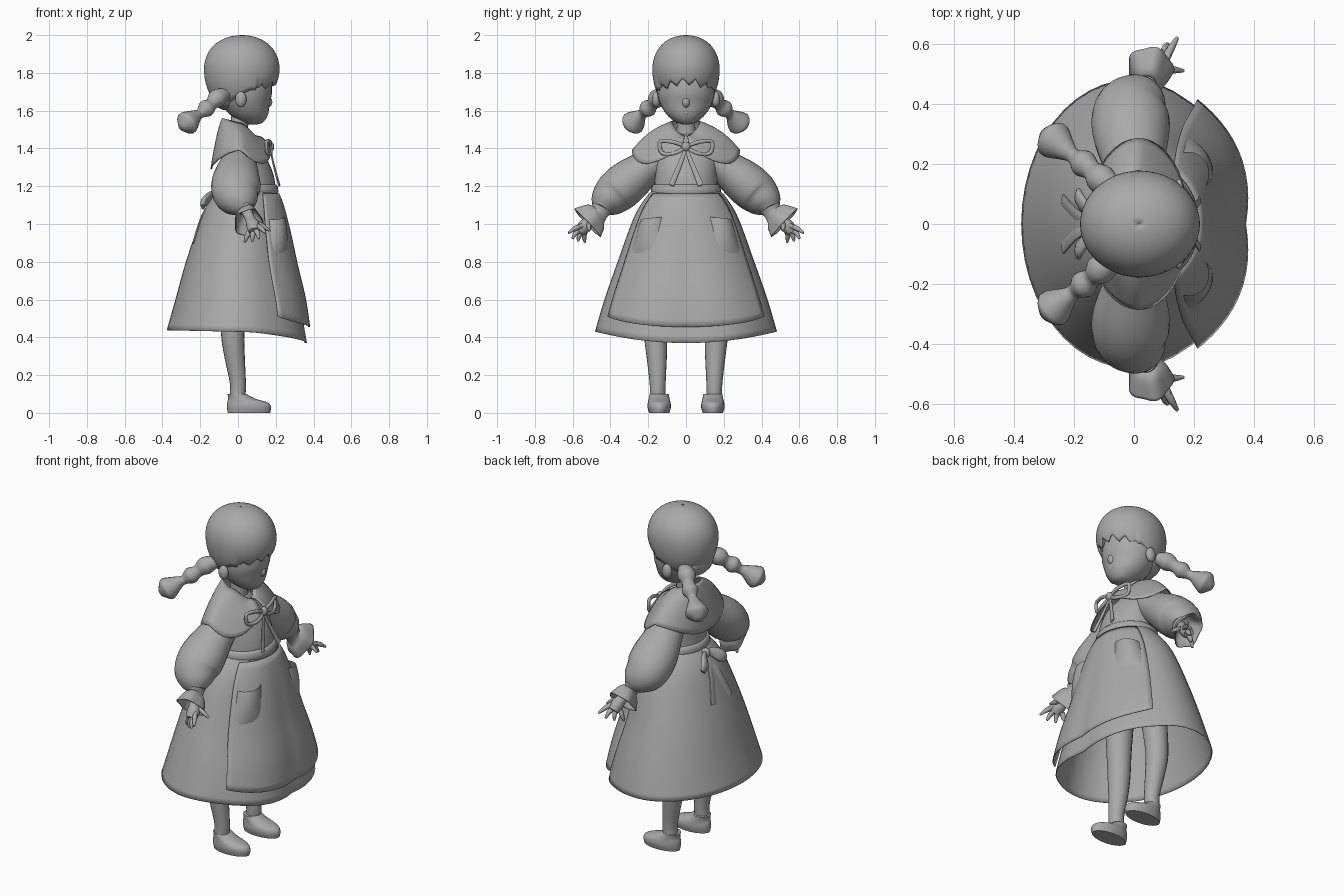
import bpy, bmesh, math
from mathutils import Vector

if "Cube" in bpy.data.objects:
    bpy.data.objects.remove(bpy.data.objects["Cube"])

mat = bpy.data.materials.new("clay_grey")
mat.diffuse_color = (0.40, 0.40, 0.40, 1)
mat.use_nodes = True
mat.node_tree.nodes["Principled BSDF"].inputs["Base Color"].default_value = mat.diffuse_color
TAU = math.tau


def grid(name, f, nu, nv, wrap=True, cap=True, thick=0.0):
    """Sheet or closed loft from f(i, j): i runs around, j runs along."""
    bm = bmesh.new()
    rows = [[bm.verts.new(f(i, j)) for i in range(nu)] for j in range(nv)]
    for a, b in zip(rows, rows[1:]):
        for i in range(nu if wrap else nu - 1):
            k = (i + 1) % nu
            bm.faces.new((a[i], a[k], b[k], b[i]))
    if wrap and cap:
        bm.faces.new(rows[0][::-1])
        bm.faces.new(rows[-1])
    bmesh.ops.recalc_face_normals(bm, faces=bm.faces)
    me = bpy.data.meshes.new(name)
    bm.to_mesh(me)
    bm.free()
    ob = bpy.data.objects.new(name, me)
    bpy.context.collection.objects.link(ob)
    me.materials.append(mat)
    if thick:
        m = ob.modifiers.new("thickness", 'SOLIDIFY')
        m.thickness, m.offset = thick, 0
    return ob


def smooth(pts, n=4):
    """Catmull-Rom resampling of equal-length tuples."""
    out = []
    for i in range(len(pts) - 1):
        p = [pts[max(i - 1, 0)], pts[i], pts[i + 1], pts[min(i + 2, len(pts) - 1)]]
        for k in range(n):
            t = k / n
            out.append(tuple(b + 0.5 * t * (c - a + t * (2 * a - 5 * b + 4 * c - d + t * (3 * (b - c) + d - a)))
                             for a, b, c, d in zip(*p)))
    return out + [tuple(pts[-1])]


def loft(name, rings, y=0.0, seg=32, n=4):
    """Stacked ellipses (z, centre x, x radius, y radius)."""
    r = smooth(rings, n)

    def f(i, j):
        z, cx, rx, ry = r[j]
        a = TAU * i / seg
        return cx + rx * math.cos(a), y + ry * math.sin(a), z
    return grid(name, f, seg, len(r))


def tube(name, pts, seg=16, flat=1.0, cap=True, wave=0.0, thick=0.0, n=4):
    """Round limb along (x, y, z, radius) points, flattened in x."""
    p = smooth(pts, n)

    def f(i, j):
        c = Vector(p[j][:3])
        t = (Vector(p[min(j + 1, len(p) - 1)][:3]) - Vector(p[max(j - 1, 0)][:3])).normalized()
        u = Vector((1, 0, 0))
        u = (u - t * u.dot(t)).normalized()
        v = t.cross(u)
        a = TAU * i / seg
        r = p[j][3] * (1 + wave * j / len(p) * math.cos(5 * a))
        return c + u * (r * math.cos(a) * flat) + v * (r * math.sin(a))
    return grid(name, f, seg, len(p), cap=cap, thick=thick)


def ball(name, c, r):
    def f(i, j):
        a, b = TAU * i / 16, 0.02 + (math.pi - 0.04) * j / 10
        return (c[0] + r[0] * math.sin(b) * math.cos(a),
                c[1] + r[1] * math.sin(b) * math.sin(a), c[2] + r[2] * math.cos(b))
    return grid(name, f, 16, 11)


# Head, neck, torso and belt
loft("head", [(1.528, .08, .025, .02), (1.54, .073, .062, .055), (1.58, .057, .102, .103),
              (1.64, .04, .128, .138), (1.70, .035, .145, .152), (1.78, .02, .15, .15), (1.9, .02, .1, .1)])
ball("nose", (.15, 0, 1.645), (.032, .024, .032))
ball("lips", (.146, 0, 1.588), (.017, .03, .012))
loft("neck", [(1.42, .0, .06, .07), (1.5, .005, .048, .05), (1.6, .015, .048, .048)], seg=20)
loft("torso", [(1.15, .05, .15, .17), (1.25, .048, .143, .165), (1.35, .03, .12, .165),
               (1.42, .015, .085, .12), (1.48, .005, .045, .06)])
loft("belt", [(1.15, .05, .15, .175), (1.16, .05, .163, .185), (1.2, .05, .16, .182), (1.21, .05, .145, .17)], n=2)


# Hair cap with toothed fringe in front and a low nape
def hair(i, j):
    a = TAU * i / 120
    c, sn = math.cos(a), math.sin(a)
    tooth = abs(((i + 2) / 4.0) % 2 - 1)
    front = c > .45
    low = 1.735 + .035 * tooth - .045 * sn * sn if front else 1.62 + .09 * min(1, max(0, c + .75))
    lim = math.acos(max(-1, (low - 1.82) / (.175 if front else .23)))
    b = .002 + (lim - .002) * j / 18
    rz = .175 if b < math.pi / 2 or front else .23
    k = math.sin(b)
    k *= 1.08 - .08 * k * k
    return .02 + .195 * k * c, .173 * k * sn, 1.82 + rz * math.cos(b)


grid("hair", hair, 120, 19, thick=.01, cap=False)
ball("hair_nape", (-.05, 0, 1.70), (.105, .13, .10))

# Skirt profile shared by skirt, apron and pockets
PROFILE = smooth([(1.18, .05, .15, .175), (1.12, .035, .185, .225), (1.02, .02, .218, .28),
                  (.8, 0, .273, .36), (.6, -.003, .325, .43), (.43, -.01, .365, .48)], 4)


def skirt_point(a, z, off=0.0):
    for p, q in zip(PROFILE, PROFILE[1:]):
        if z >= q[0]:
            break
    t = (p[0] - z) / (p[0] - q[0])
    cx, rx, ry = (p[k] + (q[k] - p[k]) * t for k in (1, 2, 3))
    fold = abs(math.atan2(math.sin(a), math.cos(a)))   # squarer front corners
    full = .028 * (1.18 - z) / .75 * math.sin(3 * fold) if fold < math.pi / 3 else 0
    return cx + (rx + off) * math.cos(a) + full, (ry + off) * math.sin(a), z


def skirt(i, j):
    a = TAU * i / 48
    x, y, z = skirt_point(a, PROFILE[j][0])
    c = math.cos(a)
    return x, y, z + (-.06 * c * c if c > 0 else -.008 * c) * (j / (len(PROFILE) - 1)) ** 2


grid("skirt", skirt, 48, len(PROFILE), cap=False, thick=.004)


# Apron panel whose side edges stand off the skirt towards the hem
def apron(i, j):
    u, v = i / 12 - 1, j / 20
    low = .455 + .055 * u * u
    x, y, z = skirt_point(u * math.radians(60), 1.16 + (low - 1.16) * v,
                          .010 + .012 * v + .02 * math.sin(math.pi * v) * (1 - u * u))
    return x + .034 * v * u ** 4, y, z


grid("apron", apron, 25, 21, wrap=False, thick=.004)

for s, side in ((1, "left"), (-1, "right")):
    # Apron pocket, gaping at the top and blending in below
    def pocket(i, j):
        u, v = i / 12 * 2 - 1, j / 10
        bulge = .042 * (1 - u * u) * math.cos(v * math.pi / 2) ** .8
        return skirt_point(s * math.radians(39 + 15 * u), 1.03 - .2 * v - .008 * u, .015 + .008 * v + bulge)
    grid(side + "_pocket", pocket, 13, 11, wrap=False)

    # Ear and braid
    ball(side + "_ear", (.015, s * .158, 1.66), (.03, .022, .042))
    tube(side + "_braid", [(-.06, s * .11, 1.69, .03), (-.11, s * .15, 1.665, .05), (-.14, s * .178, 1.635, .034),
                           (-.17, s * .203, 1.61, .046), (-.20, s * .225, 1.585, .026), (-.225, s * .245, 1.57, .036),
                           (-.262, s * .275, 1.54, .062), (-.278, s * .288, 1.527, .058), (-.30, s * .305, 1.508, .02)])

    # Puffed sleeve and flared cuff
    tube(side + "_sleeve", [(.01, s * .10, 1.37, .07), (.0, s * .20, 1.305, .092), (-.01, s * .305, 1.225, .115),
                            (-.008, s * .38, 1.16, .112), (.02, s * .428, 1.11, .084), (.04, s * .452, 1.075, .046)],
         24, flat=1.12)
    tube(side + "_cuff", [(.04, s * .445, 1.085, .054), (.045, s * .46, 1.06, .046), (.05, s * .485, 1.04, .074),
                          (.055, s * .523, 1.005, .098)], 40, flat=.75, cap=False, wave=.07, thick=.005)

    # Hand with spread fingers
    tube(side + "_palm", [(.045, s * .45, 1.07, .03), (.065, s * .50, 1.025, .027), (.08, s * .535, .99, .036),
                          (.085, s * .565, .96, .028)], 12)
    for k, (bx, by, bz, tx, ty, tz) in enumerate([(.105, .55, .99, .145, .622, .952), (.095, .56, .97, .112, .602, .922),
                                                 (.08, .55, .96, .075, .572, .908), (.06, .535, .96, .035, .535, .902),
                                                 (.09, .51, 1.01, .165, .512, .965)]):
        tube(f"{side}_finger_{k}", [(bx, s * by, bz, .014), ((bx + tx) / 2, s * ((by + ty) / 2 + .004),
             (bz + tz) / 2 + .004, .013), (tx, s * ty, tz, .006)], 8)

    # Leg and strapped shoe
    tube(side + "_leg", [(-.005, s * .15, .05, .042), (0, s * .15, .15, .042), (-.018, s * .155, .3, .054),
                         (-.028, s * .16, .42, .062), (-.02, s * .15, .6, .07), (0, s * .12, .9, .09)], 20)
    loft(side + "_shoe", [(0, .058, .112, .054), (.03, .058, .117, .062), (.055, .05, .108, .06),
                          (.075, .02, .072, .055), (.1, -.005, .05, .05)], s * .142, 24, 3)

    # Front bow: open ribbon loops and tails
    tube(side + "_front_loop", [(.168, 0, 1.41, .01), (.172, s * .06, 1.432, .011), (.155, s * .125, 1.44, .011),
                                (.15, s * .14, 1.42, .011), (.155, s * .125, 1.375, .011), (.175, s * .06, 1.375, .011),
                                (.17, 0, 1.405, .01)], 10, flat=.8)
    tube(side + "_front_tail", [(.17, 0, 1.40, .01), (.19, s * .035, 1.31, .013), (.218, s * .078, 1.205, .016)], 10, flat=.4)
    # Back bow loops and tails
    tube(side + "_back_loop", [(-.125, 0, 1.15, .012), (-.15, s * .04, 1.145, .028), (-.18, s * .08, 1.115, .034),
                               (-.185, s * .105, 1.09, .02)], 14, flat=.5)
    tube(side + "_back_tail", [(-.13, 0, 1.14, .012), (-.19, s * .03, 1.04, .022), (-.235, s * .075, .895, .026)], 10, flat=.3)

ball("front_bow_knot", (.172, 0, 1.41), (.02, .024, .026))
ball("back_bow_knot", (-.13, 0, 1.15), (.025, .026, .028))


# Shoulder cape collar, open at the front centre
def cape(i, j):
    a = (i / 40 * 2 - 1) * math.radians(177) + math.pi
    c, sn, t = math.cos(a), math.sin(a), j / 10
    hem = 1.39 - .10 * c * c if c < 0 else 1.39 - .075 * abs(2 * c * sn) + .02 * c ** 4
    top = 1.535 - .025 * c if c < 0 else 1.535 - .07 * c * c
    k = t ** .85
    rx = .082 + .073 * k + (.014 * abs(2 * c * sn) * k)
    return .015 * k + rx * c, (.075 + .21 * k) * sn, top + (hem - top) * t + .02 * math.sin(math.pi * t)


grid("cape_collar", cape, 41, 11, wrap=False, thick=.006)

# Smooth shading with crisp edges
bpy.ops.object.select_all(action='SELECT')
bpy.context.view_layer.objects.active = bpy.data.objects["head"]
bpy.ops.object.shade_smooth_by_angle(angle=math.radians(45))
